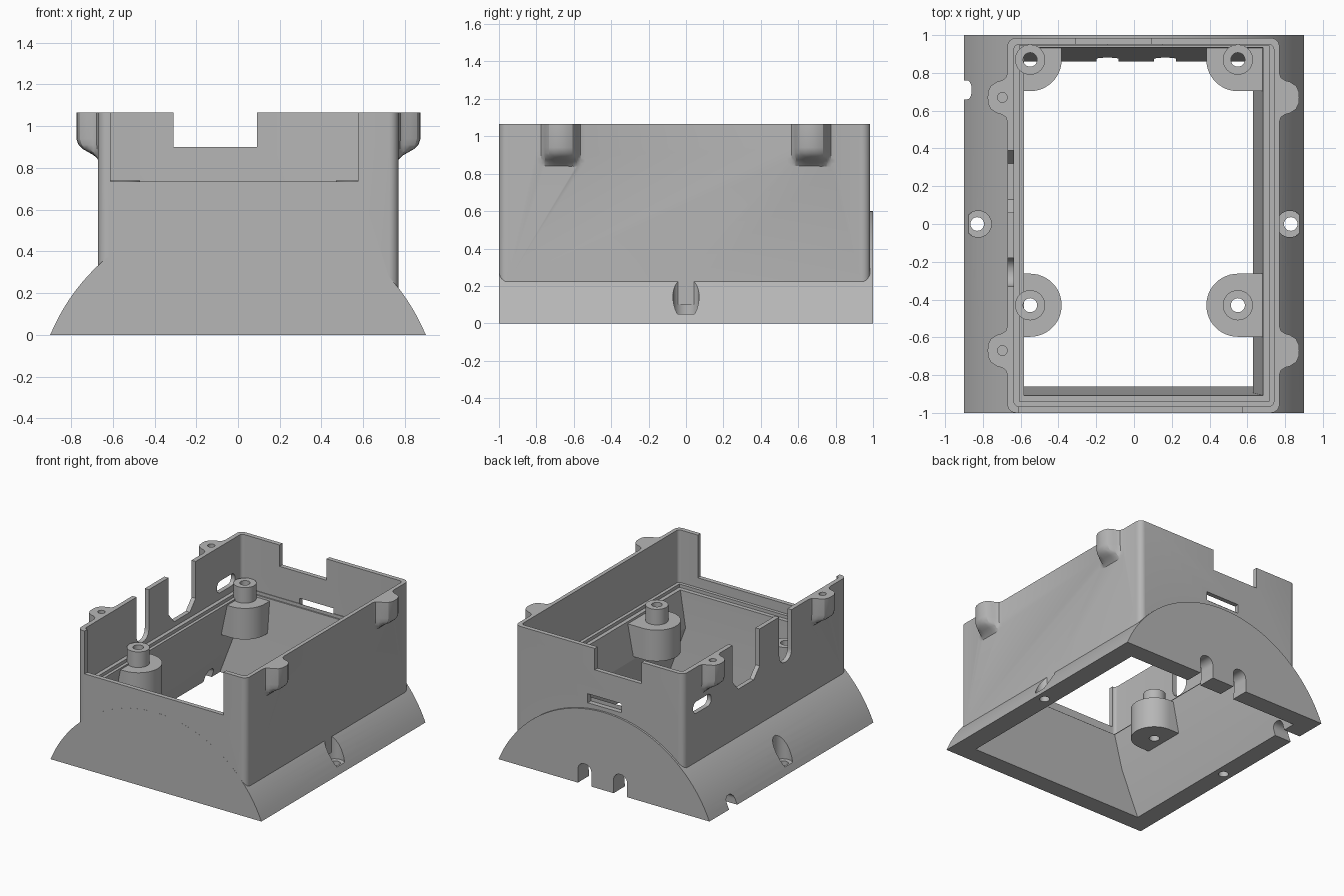
import bpy, bmesh, math
from mathutils import Vector

cube = bpy.data.objects.get("Cube")
if cube:
    bpy.data.objects.remove(cube, do_unlink=True)

grey = bpy.data.materials.new("plain grey")
grey.use_nodes = True
grey.diffuse_color = (0.47, 0.47, 0.47, 1)
grey.node_tree.nodes["Principled BSDF"].inputs["Base Color"].default_value = grey.diffuse_color


def loft(name, rings):
    """Solid skinned through rings of equal length, capped at both ends."""
    bm = bmesh.new()
    loops = [[bm.verts.new(p) for p in ring] for ring in rings]
    n = len(loops[0])
    for a, b in zip(loops, loops[1:]):
        for i in range(n):
            j = (i + 1) % n
            bm.faces.new((a[i], a[j], b[j], b[i]))
    bm.faces.new(loops[0])
    bm.faces.new(loops[-1])
    bmesh.ops.recalc_face_normals(bm, faces=bm.faces)
    mesh = bpy.data.meshes.new(name)
    bm.to_mesh(mesh)
    bm.free()
    mesh.materials.append(grey)
    ob = bpy.data.objects.new(name, mesh)
    bpy.context.collection.objects.link(ob)
    return ob


def prism(name, outline, lo, hi, axis="z"):
    """Extrude a flat outline along an axis."""
    place = {"z": lambda a, b, h: (a, b, h),
             "y": lambda a, b, h: (a, h, b),
             "x": lambda a, b, h: (h, a, b)}[axis]
    return loft(name, [[place(a, b, h) for a, b in outline] for h in (lo, hi)])


def rounded(x0, x1, y0, y1, r, steps=6):
    pts = []
    for k, (cx, cy) in enumerate(((x1 - r, y1 - r), (x0 + r, y1 - r), (x0 + r, y0 + r), (x1 - r, y0 + r))):
        for s in range(steps + 1):
            t = math.pi / 2 * (k + s / steps)
            pts.append((cx + r * math.cos(t), cy + r * math.sin(t)))
    return pts


def rect(x0, x1, y0, y1):
    return [(x0, y0), (x1, y0), (x1, y1), (x0, y1)]


def circle(x, y, r, n=32):
    return [(x + r * math.cos(math.tau * i / n), y + r * math.sin(math.tau * i / n)) for i in range(n)]


def combine(target, tool, operation="DIFFERENCE"):
    """Apply a boolean, then discard the tool."""
    mod = target.modifiers.new("bool", "BOOLEAN")
    mod.operation, mod.object, mod.solver = operation, tool, "EXACT"
    bpy.context.view_layer.objects.active = target
    bpy.ops.object.modifier_apply(modifier=mod.name)
    bpy.data.objects.remove(tool, do_unlink=True)


def finish(ob):
    bpy.ops.object.select_all(action="DESELECT")
    ob.select_set(True)
    bpy.context.view_layer.objects.active = ob
    bpy.ops.object.shade_smooth_by_angle(angle=math.radians(28))


# Arched base with counterbored screw holes
radius, drop = 0.975, 0.375
swing = math.asin(0.9 / radius)
arch = []
for i in range(49):
    t = swing * (1 - i / 24)
    arch.append((radius * math.sin(t), max(0, radius * math.cos(t) - drop)))
shell = prism("enclosure_shell", arch, -1, 1, "y")
for side in (-1, 1):
    combine(shell, prism("counterbore", circle(side * 0.825, 0, 0.07), 0.05, 0.5))
    combine(shell, prism("screw_hole", circle(side * 0.83, 0, 0.036), -0.1, 0.2))

# Upright box
combine(shell, prism("box", rounded(-0.67, 0.77, -0.9995, 0.985, 0.045), 0.1, 1.065), "UNION")

# Lid lugs on the side walls, fading into the wall below
half = [(0.13, 0), (0.105, 0.008), (0.09, 0.03), (0.083, 0.055), (0.062, 0.088), (0.033, 0.102)]
bell = [(-0.13, -0.02)] + [(-y, d) for y, d in half] + [(0, 0.105)] + half[::-1] + [(0.13, -0.02)]
levels = [(1.065, 1), (0.94, 1), (0.91, 0.9), (0.89, 0.7), (0.875, 0.45), (0.86, 0.2), (0.835, -0.05)]
for wall, side in ((-0.67, -1), (0.77, 1)):
    for y in (-0.67, 0.67):
        rings = [[(wall + side * (d * k if d > 0 else d - (0.004 if k < 0 else 0)), y + u, z)
                  for u, d in bell] for z, k in levels]
        combine(shell, loft("lug", rings), "UNION")
        if side < 0:
            combine(shell, prism("lug_hole", circle(-0.697, y, 0.026, 20), 0.95, 1.2))

# Hollow interior: upper tray and flared lower cavity
combine(shell, prism("tray", rounded(-0.635, 0.74, -0.965, 0.95, 0.025), 0.66, 1.2))
combine(shell, prism("tray_step", rect(-0.605, 0.715, -0.94, 0.945), 0.635, 0.7))
cavity = [(-0.01, -0.76, 0.75, -0.86, 0.86), (0.36, -0.64, 0.63, -0.895, 0.905), (0.69, -0.57, 0.695, -0.91, 0.94)]
combine(shell, loft("cavity", [[(x, y, z) for x, y in rect(x0, x1, y0, y1)] for z, x0, x1, y0, y1 in cavity]))

# Front opening, rear notch and rear slot
combine(shell, prism("front_opening", rect(-0.61, 0.575, 0.735, 1.2), -1.1, -0.9, "y"))
combine(shell, prism("rear_notch", rect(-0.31, 0.09, 0.9, 1.2), 0.9, 1.1, "y"))
combine(shell, prism("rear_slot", rect(-0.14, 0.15, 0.63, 0.70), 0.947, 1.1, "y"))

# Side wall cut-outs: a round-bottomed slot, a chamfered slot and a rounded window
narrow = rounded(-0.33, -0.18, 0.69, 1.3, 0.07)
wide = [(0.06, 1.3), (0.06, 0.78), (0.13, 0.70), (0.32, 0.70), (0.39, 0.78), (0.39, 1.3)]
window = rounded(0.65, 0.87, 0.71, 0.80, 0.04)
for outline in (narrow, wide, window):
    combine(shell, prism("side_cut", outline, -0.72, -0.62, "x"))

# Cable notches along the bottom rim
for x in (0.165, -0.14):
    combine(shell, prism("rear_cable_notch", rounded(x - 0.058, x + 0.058, -0.2, 0.16, 0.055), 0.7, 1.1, "y"))
combine(shell, prism("side_cable_notch", rounded(0.66, 0.76, -0.2, 0.085, 0.045), -1, -0.6, "x"))
finish(shell)

# Corner mounting bosses with hollow posts
for side in (-1, 1):
    wall = 0.655 if side < 0 else 0.73
    for place, y in (("front", -0.43), ("rear", 0.87)):
        x = side * 0.55
        outline = []
        for i in range(25):
            t = -math.pi / 2 + math.pi * i / 24
            if place == "front" or t <= 0:
                outline.append((x - side * 0.167 * math.cos(t), y + 0.167 * math.sin(t)))
        if place == "rear":
            outline.append((x - side * 0.167, 0.965))
        top = outline[-1][1]
        outline += [(side * wall, top), (side * wall, y - 0.167)]
        boss = prism(place + ("_right" if side < 0 else "_left") + "_boss", outline, 0.38, 0.62)
        combine(boss, prism("post", circle(x, y, 0.08), 0.5, 0.74), "UNION")
        combine(boss, prism("bore", circle(x, y, 0.037), 0.2, 0.9))
        finish(boss)
